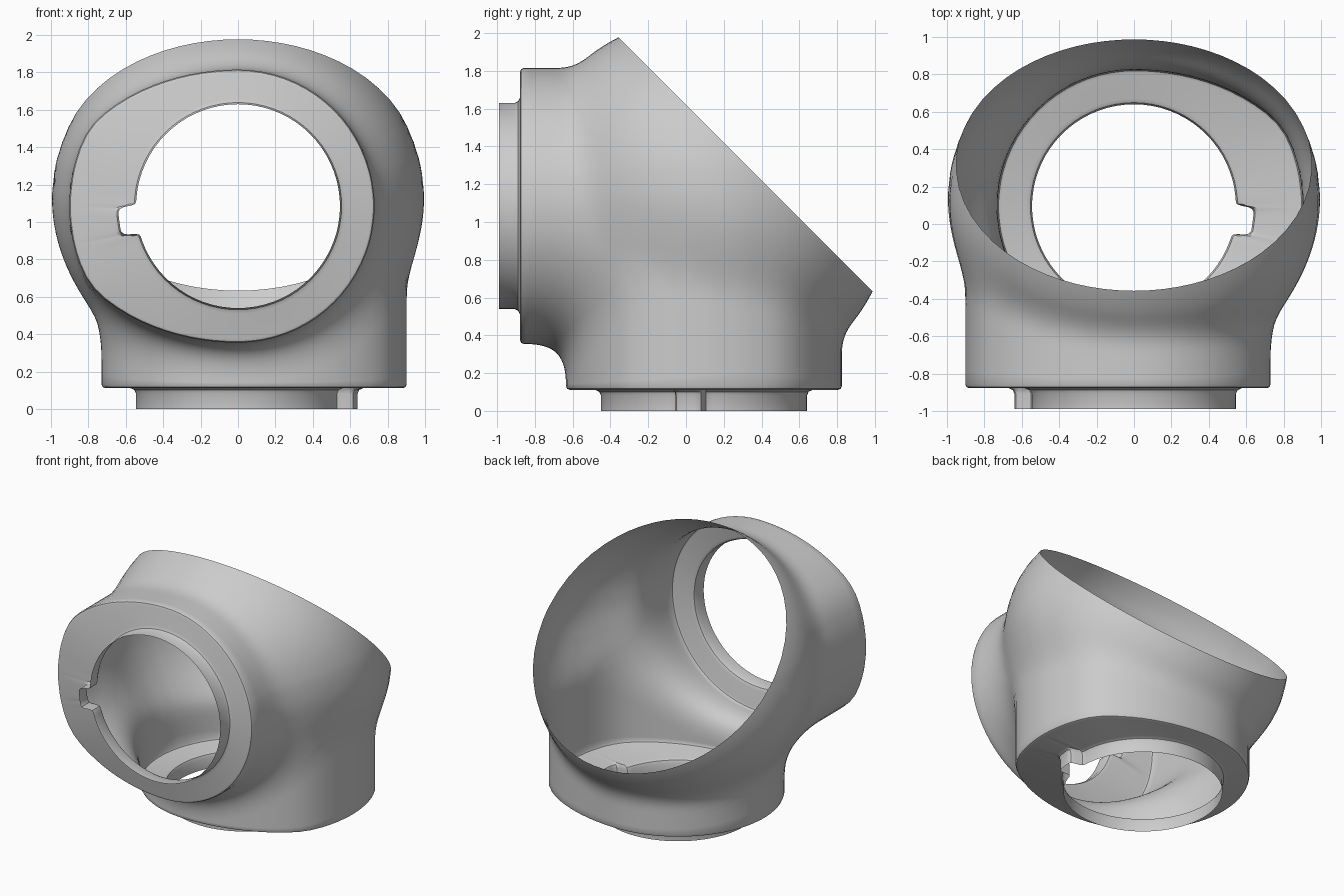
import bpy, bmesh
from math import sin, cos, atan, atan2, asin, sqrt, radians, degrees
from mathutils import Vector

if "Cube" in bpy.data.objects:
    bpy.data.objects.remove(bpy.data.objects["Cube"])

CENTRE = Vector((0, 0.095, 1.085))   # where the two port axes meet
SMALL, LONG, BIG = 0.73, 0.975, 0.90  # flange: circle, half ellipse, trimmed lobe
CUT = 0.44                           # slanted opening: y + z = CUT about the centre
FLANGE_Z = -0.973
ROWS = 26


def smax(a, b, k):
    h = max(k - abs(a - b), 0) / k
    return max(a, b) + h * h * k / 4


def flange(deg):
    """Flange radius: circle with a trimmed half-ellipse lobe towards 0 degrees."""
    c, s = cos(radians(deg)), sin(radians(deg))
    if c <= 0:
        return SMALL
    ellipse = 1 / sqrt((c / LONG) ** 2 + (s / SMALL) ** 2)
    return -smax(-ellipse, -BIG - 0.002, 0.03)


def hole(deg):
    """Port radius with a small rounded notch."""
    off = abs(deg + 7.4)
    steps = [(4.5, 0.64), (6, 0.632), (7, 0.61), (7.6, 0.575), (8.6, 0.55), (10, 0.545)]
    for limit, r in steps:
        if off <= limit + 0.01:
            return r
    return 0.545


def sleeve(x, y, z):
    """Distance along a unit ray to the wall of the downward port."""
    rad = max(sqrt(x * x + y * y), 1e-4)
    out = flange(degrees(atan2(y, x)))
    return min(out / rad, 3) if z < 0 else out


def body_radius(d):
    lower = sleeve(d.x, d.y, d.z)
    front = sleeve(-d.x, d.z, d.y)
    # ball that tapers slightly away from the slanted opening
    ball = 1 - 0.2 * max(0, 0.2 - (d.y + d.z) / sqrt(2)) ** 2
    return smax(smax(lower, front, 0.28), ball, 0.08)


def top_angle(t):
    """Elevation where a column meets the other half or the slanted opening."""
    s = sin(t)
    cut = asin(CUT / sqrt(1 + s * s)) - atan(s)
    return min(atan(s), cut) if s > 0 else atan(s)


# column angles: even steps plus the notch outline and opening corners
special = [-7.4 + sign * o for o in (4.5, 6, 7, 7.6, 8.6, 10) for sign in (-1, 1)]
corner_y = CUT / 2
special.append(degrees(atan2(corner_y, sqrt(1 - 2 * corner_y ** 2))))
special += [180 - a for a in special]
angles = [a for a in range(-90, 270, 5) if all(abs(a - s) > 0.8 for s in special)]
angles = sorted(angles + special)

bm = bmesh.new()
columns = []
for deg in angles:
    t = radians(deg)
    out, inner = flange(deg), hole(deg)
    # spigot, shoulder fillet, flat flange and rounded rim
    profile = [(inner, -1.085), (inner, FLANGE_Z - 0.03), (inner + 0.009, FLANGE_Z - 0.01),
               (inner + 0.03, FLANGE_Z), (out - 0.02, FLANGE_Z), (out - 0.006, FLANGE_Z + 0.006)]
    col = [Vector((r * cos(t), r * sin(t), z)) for r, z in profile]
    # wall blending into the ball-shaped body
    low, high = atan((FLANGE_Z + 0.02) / out), top_angle(t)
    for i in range(ROWS + 1):
        p = low + (high - low) * i / ROWS
        d = Vector((cos(p) * cos(t), cos(p) * sin(t), sin(p)))
        col.append(d * body_radius(d))
    columns.append(col)

# lower half, then the same half turned to make the front port
for turned in (False, True):
    grid = []
    for col in columns:
        pts = [Vector((-v.x, v.z, v.y)) if turned else v for v in col]
        grid.append([bm.verts.new(v + CENTRE) for v in pts])
    for a, b in zip(grid, grid[1:] + grid[:1]):
        for i in range(len(a) - 1):
            bm.faces.new((a[i], b[i], b[i + 1], a[i + 1]))

bmesh.ops.remove_doubles(bm, verts=bm.verts, dist=0.0005)
bmesh.ops.recalc_face_normals(bm, faces=bm.faces)
# face outwards: the lower flange must look down
ring = min((f for f in bm.faces if abs(f.normal.z) > 0.99),
           key=lambda f: f.calc_center_median().z)
if ring.normal.z > 0:
    bmesh.ops.reverse_faces(bm, faces=bm.faces)

mesh = bpy.data.meshes.new("elbow_housing")
bm.to_mesh(mesh)
bm.free()
obj = bpy.data.objects.new("elbow_housing", mesh)
bpy.context.collection.objects.link(obj)
bpy.context.view_layer.objects.active = obj
obj.select_set(True)
bpy.ops.object.shade_smooth_by_angle(angle=radians(35))
